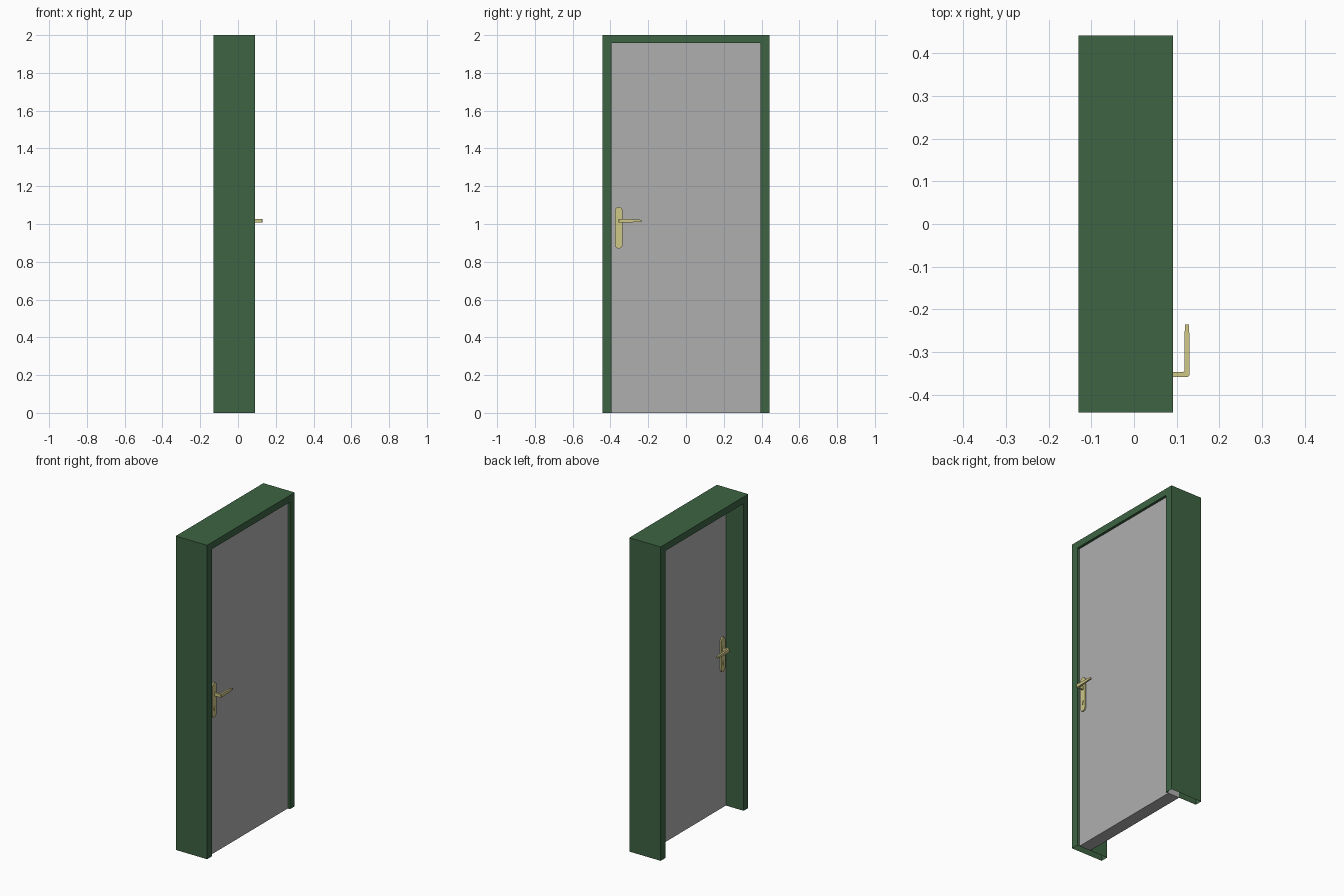
import bpy, bmesh, math

if "Cube" in bpy.data.objects:
    bpy.data.objects.remove(bpy.data.objects["Cube"])

W, H = 0.441, 2.0            # frame half width and height
JAMB, HEAD = 0.047, 0.043    # visible frame thickness at sides and top
BACK, FRONT = -0.13, 0.091   # frame depth range
D0, D1 = -0.005, 0.075       # door leaf depth range
MID = (D0 + D1) / 2
HY = -0.356                  # handle axis


def material(name, rgb):
    m = bpy.data.materials.new(name)
    m.diffuse_color = (*rgb, 1)
    m.use_nodes = True
    m.node_tree.nodes["Principled BSDF"].inputs["Base Color"].default_value = m.diffuse_color
    return m


green = material("green_paint", (0.047, 0.127, 0.055))
brass = material("brass", (0.62, 0.57, 0.24))
grey = material("grey_leaf", (0.43, 0.43, 0.43))


def finish(name, bm, mat):
    bmesh.ops.recalc_face_normals(bm, faces=bm.faces)
    me = bpy.data.meshes.new(name)
    bm.to_mesh(me)
    bm.free()
    me.materials.append(mat)
    ob = bpy.data.objects.new(name, me)
    bpy.context.collection.objects.link(ob)
    return ob


def loft(name, sections, mat, closed):
    """Join equal-length sections with quads; cap the ends when closed."""
    bm = bmesh.new()
    rows = [[bm.verts.new(p) for p in s] for s in sections]
    n = len(rows[0])
    for a, b in zip(rows, rows[1:]):
        for i in range(n if closed else n - 1):
            j = (i + 1) % n
            bm.faces.new((a[i], a[j], b[j], b[i]))
    if closed:
        bm.faces.new(rows[0])
        bm.faces.new(rows[-1])
    return finish(name, bm, mat)


def extrude_x(name, outline, x0, x1, mat):
    """Extrude a (y, z) outline along x."""
    return loft(name, [[(x, y, z) for y, z in outline] for x in (x0, x1)], mat, True)


def arc(cy, cz, r, a0, a1, n):
    return [(cy + r * math.cos(math.radians(a0 + (a1 - a0) * i / n)),
             cz + r * math.sin(math.radians(a0 + (a1 - a0) * i / n))) for i in range(n + 1)]


# Frame: hollow casing profile (depth, inset) swept up, across and down
profile = [(D0, 1), (BACK, 1), (BACK, 0), (FRONT, 0), (FRONT, 1), (D1, 1)]
corners = [(-1, 0), (-1, 1), (1, 1), (1, 0)]
loft("door_frame", [[(x, s * (W - JAMB * t), top * (H - HEAD * t)) for x, t in profile]
                    for s, top in corners], green, False)

# Door leaf
yl, zl = W - JAMB, H - HEAD
extrude_x("door_leaf", [(-yl, 0), (yl, 0), (yl, zl), (-yl, zl)], D0, D1, grey)

# Handle parts, built on the front and mirrored to the back
plate = arc(HY, 1.07, 0.02, 0, 180, 12) + arc(HY, 0.89, 0.02, 180, 360, 12)
keyhole = arc(HY, 0.932, 0.008, -50, 230, 12) + arc(HY, 0.915, 0.005, 180, 360, 6)

# Lever stations: inner (x, y), outer (x, y), half height
stations = [((0.08, -0.346), (0.08, -0.358), 0.010),
            ((0.116, -0.346), (0.126, -0.358), 0.010),
            ((0.118, -0.344), (0.130, -0.354), 0.010),
            ((0.118, -0.300), (0.130, -0.300), 0.009),
            ((0.119, -0.235), (0.129, -0.235), 0.005)]
lever = [[(*i, 1.017 - h), (*o, 1.017 - h), (*o, 1.017 + h), (*i, 1.017 + h)]
         for i, o, h in stations]


def flip(x, side):
    return MID + side * (x - MID)


for side, tag in ((1, "front"), (-1, "back")):
    extrude_x(f"handle_plate_{tag}", plate, flip(D1, side), flip(0.084, side), brass)
    extrude_x(f"lock_cylinder_{tag}", keyhole, flip(0.08, side), flip(0.088, side), brass)
    loft(f"lever_{tag}", [[(flip(x, side), y, z) for x, y, z in s] for s in lever], brass, True)
